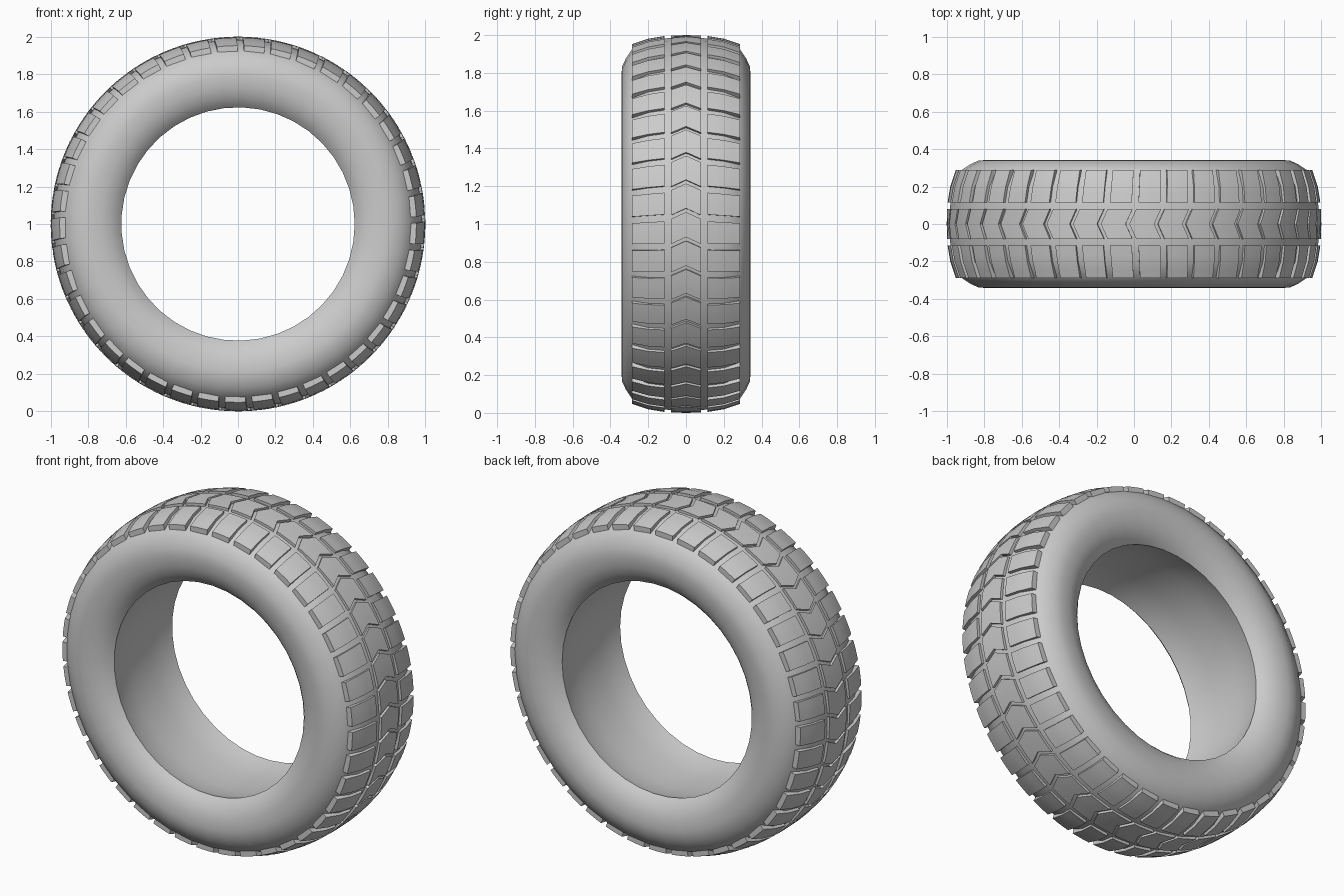
import bpy, bmesh, math

if "Cube" in bpy.data.objects:
    bpy.data.objects.remove(bpy.data.objects["Cube"])

N = 41                       # tread blocks around
PITCH = 2 * math.pi / N
PHASE = math.pi / 2 - 0.01   # a groove sits at the very top


def polar(r, a, y):
    return (r * math.cos(a), y, 1 + r * math.sin(a))


def lerp_table(table, y):
    y = abs(y)
    for (a, va), (b, vb) in zip(table, table[1:]):
        if y <= b:
            return va + (vb - va) * (y - a) / (b - a)
    return table[-1][1]


def finish(bm, name, angle):
    bmesh.ops.recalc_face_normals(bm, faces=bm.faces)
    me = bpy.data.meshes.new(name)
    bm.to_mesh(me)
    bm.free()
    ob = bpy.data.objects.new(name, me)
    bpy.context.collection.objects.link(ob)
    bpy.ops.object.select_all(action='DESELECT')
    ob.select_set(True)
    bpy.context.view_layer.objects.active = ob
    bpy.ops.object.shade_smooth_by_angle(angle=math.radians(angle))
    return ob


# Tyre carcass: half profile (y, r) from crown to bead, then the hollow inside
outer = [(0.1, 0.984), (0.2, 0.966), (0.287, 0.924), (0.318, 0.878),
         (0.338, 0.835), (0.342, 0.79), (0.337, 0.73), (0.318, 0.68),
         (0.295, 0.645), (0.272, 0.623)]
inner = [(0.2, 0.645), (0.1, 0.655)]
half = outer + inner
ring = [(0, 0.988)] + half + [(0, 0.658)] + [(-y, r) for y, r in reversed(half)]
SEG = 41
bm = bmesh.new()
rows = [[bm.verts.new(polar(r, 2 * math.pi * i / SEG, y)) for y, r in ring]
        for i in range(SEG)]
for i in range(SEG):
    a, b = rows[i], rows[(i + 1) % SEG]
    for j in range(len(ring)):
        k = (j + 1) % len(ring)
        bm.faces.new((a[j], a[k], b[k], b[j]))
finish(bm, "tyre_carcass", 40)

# Tread blocks: crown height and groove zigzag, both as functions of y
CROWN = [(0, 1.0), (0.08, 0.998), (0.115, 0.995), (0.2, 0.981), (0.287, 0.952)]
BASE = [(0, 0.96), (0.1, 0.958), (0.2, 0.94), (0.287, 0.905)]
SHIFT = [(0, 0.045), (0.08, 0.008), (0.115, 0.004), (0.287, -0.006)]


def tread_row(name, ys, gap, steps=3):
    bm = bmesh.new()
    for n in range(N):
        start = PHASE + n * PITCH
        grids = []
        for table in (CROWN, BASE):
            grids.append([[bm.verts.new(polar(
                lerp_table(table, y),
                start + gap / 2 + (PITCH - gap) * s / steps + lerp_table(SHIFT, y), y))
                for s in range(steps + 1)] for y in ys])
        top, bot = grids
        for g in grids:
            for i in range(len(ys) - 1):
                for s in range(steps):
                    bm.faces.new((g[i][s], g[i + 1][s], g[i + 1][s + 1], g[i][s + 1]))
        for i in (0, len(ys) - 1):
            for s in range(steps):
                bm.faces.new((top[i][s], top[i][s + 1], bot[i][s + 1], bot[i][s]))
        for s in (0, steps):
            for i in range(len(ys) - 1):
                bm.faces.new((top[i][s], top[i + 1][s], bot[i + 1][s], bot[i][s]))
    return finish(bm, name, 30)


tread_row("centre_chevron_blocks", [-0.08, 0, 0.08], 0.02)
shoulder = [0.115, 0.16, 0.2, 0.245, 0.287]
tread_row("shoulder_blocks_back", shoulder, 0.036)
tread_row("shoulder_blocks_front", [-y for y in shoulder], 0.036)
